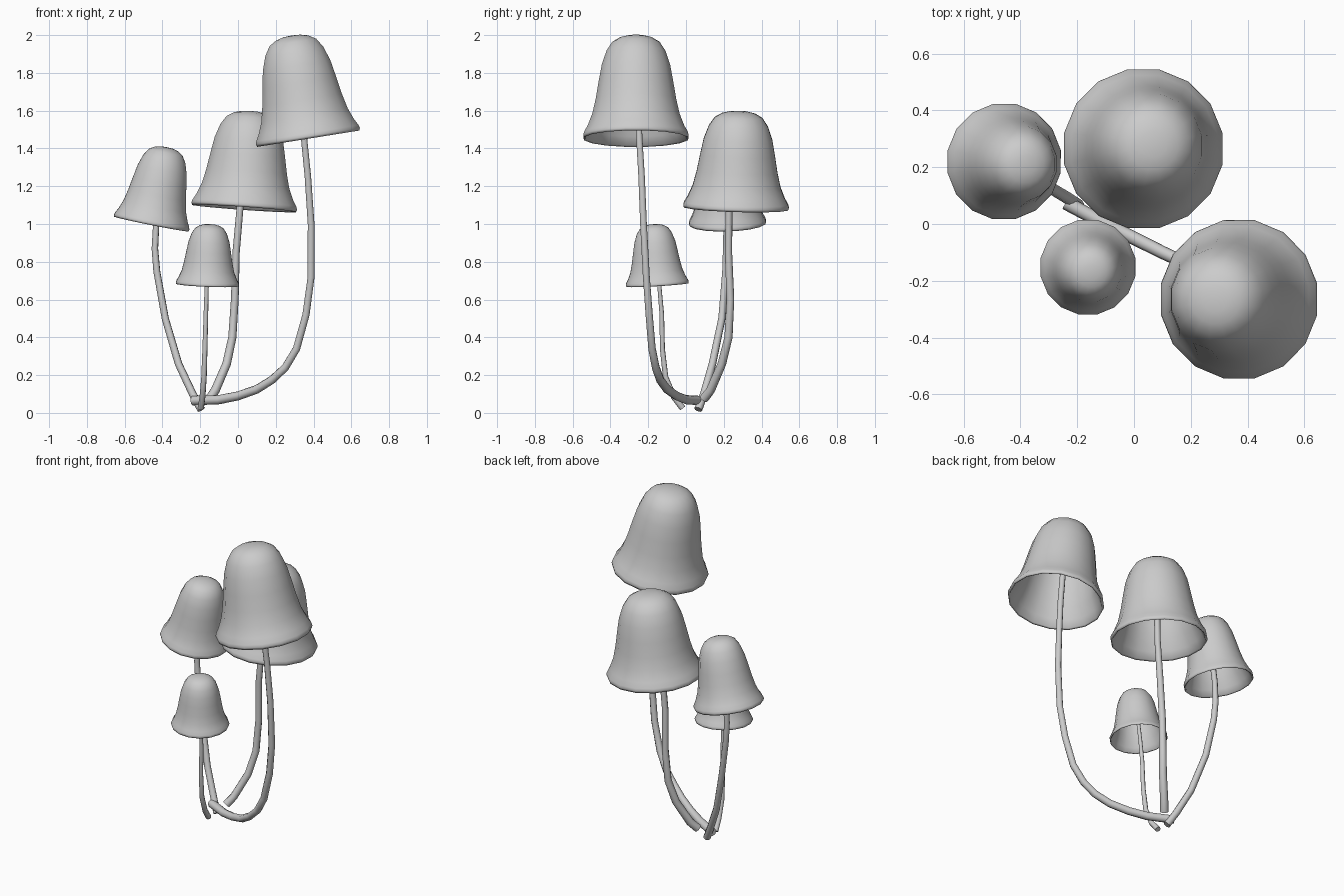
import bpy, math
from mathutils import Vector

if "Cube" in bpy.data.objects:
    bpy.data.objects.remove(bpy.data.objects["Cube"])

SIDES = 16
# Bell shell profile: (radius / rim radius, height / cap height), outside from apex to lip, then inside back up
PROFILE = [(0.0, 1.0), (0.16, 0.995), (0.31, 0.975), (0.45, 0.93), (0.56, 0.84), (0.65, 0.70),
           (0.71, 0.53), (0.765, 0.36), (0.83, 0.21), (0.92, 0.09), (0.985, 0.03),
           (1.0, 0.0), (0.985, -0.025), (0.95, -0.015),
           (0.88, 0.07), (0.78, 0.20), (0.71, 0.36), (0.65, 0.53), (0.59, 0.69),
           (0.50, 0.82), (0.38, 0.91), (0.2, 0.95), (0.0, 0.96)]


def make_cap(name, centre, axis, radius, height):
    """Hollow bell cap lathed around a tilted axis."""
    verts, rings = [], []
    for r, h in PROFILE:
        n = SIDES if r else 1
        rings.append(range(len(verts), len(verts) + n))
        for i in range(n):
            a = 2 * math.pi * (i + 0.5) / SIDES
            verts.append((r * radius * math.cos(a), r * radius * math.sin(a), h * height))
    faces = []
    for up, low in zip(rings, rings[1:]):
        for i in range(SIDES):
            j = (i + 1) % SIDES
            if len(up) == 1:
                faces.append((up[0], low[i], low[j]))
            elif len(low) == 1:
                faces.append((up[j], up[i], low[0]))
            else:
                faces.append((up[i], low[i], low[j], up[j]))
    mesh = bpy.data.meshes.new(name)
    mesh.from_pydata(verts, [], faces)
    mesh.shade_smooth()
    ob = bpy.data.objects.new(name, mesh)
    ob.rotation_euler = Vector((0, 0, 1)).rotation_difference(axis).to_euler()
    ob.location = centre
    bpy.context.collection.objects.link(ob)


def make_stem(name, points, r_base, r_top):
    """Tapered round tube along a path, with closed ends."""
    curve = bpy.data.curves.new(name, 'CURVE')
    curve.dimensions = '3D'
    curve.bevel_depth = 1.0
    curve.bevel_resolution = 2
    curve.use_fill_caps = True
    sp = curve.splines.new('POLY')
    sp.points.add(len(points) - 1)
    for i, (pt, p) in enumerate(zip(sp.points, points)):
        pt.co = (*p, 1)
        pt.radius = r_base + (r_top - r_base) * i / (len(points) - 1)
    sp.use_smooth = True
    ob = bpy.data.objects.new(name, curve)
    bpy.context.collection.objects.link(ob)


# name: rim centre, cap axis, rim radius, cap height, stem radii, stem path up to the rim
MUSHROOMS = {
    "tall_right": ((0.37, -0.265, 1.465), (-0.16, 0.0, 1), 0.284, 0.54, (0.025, 0.017),
        [(-0.24, 0.075, 0.065), (-0.1, 0.0, 0.07), (0, -0.05, 0.09), (0.1, -0.1, 0.125),
         (0.18, -0.137, 0.175), (0.25, -0.16, 0.24), (0.31, -0.18, 0.34), (0.36, -0.195, 0.52),
         (0.387, -0.21, 0.72), (0.387, -0.225, 1.0), (0.37, -0.235, 1.25), (0.35, -0.247, 1.45)]),
    "middle": ((0.033, 0.265, 1.095), (0.07, 0.03, 1), 0.285, 0.505, (0.025, 0.017),
        [(-0.15, 0.095, 0.075), (-0.12, 0.13, 0.12), (-0.06, 0.19, 0.26), (-0.03, 0.225, 0.4),
         (-0.017, 0.235, 0.6), (-0.01, 0.225, 0.85), (0.012, 0.228, 1.1)]),
    "left": ((-0.457, 0.22, 1.01), (0.2, -0.03, 1), 0.207, 0.405, (0.022, 0.016),
        [(-0.195, 0.065, 0.018), (-0.24, 0.095, 0.1), (-0.315, 0.14, 0.26), (-0.385, 0.19, 0.5),
         (-0.43, 0.21, 0.75), (-0.44, 0.213, 0.87), (-0.433, 0.215, 1.0)]),
    "short_front": ((-0.162, -0.152, 0.685), (0.04, -0.06, 1), 0.17, 0.315, (0.017, 0.010),
        [(-0.197, -0.018, 0.025), (-0.188, -0.065, 0.085), (-0.18, -0.108, 0.19),
         (-0.175, -0.125, 0.34), (-0.17, -0.128, 0.52), (-0.166, -0.14, 0.66)]),
}

for name, (centre, axis, radius, height, (r0, r1), path) in MUSHROOMS.items():
    centre, axis = Vector(centre), Vector(axis).normalized()
    make_cap(name + "_cap", centre, axis, radius, height)
    # stem carries on inside the cap to its crown
    make_stem(name + "_stem", path + [tuple(centre + axis * height * 0.95)], r0, r1)
